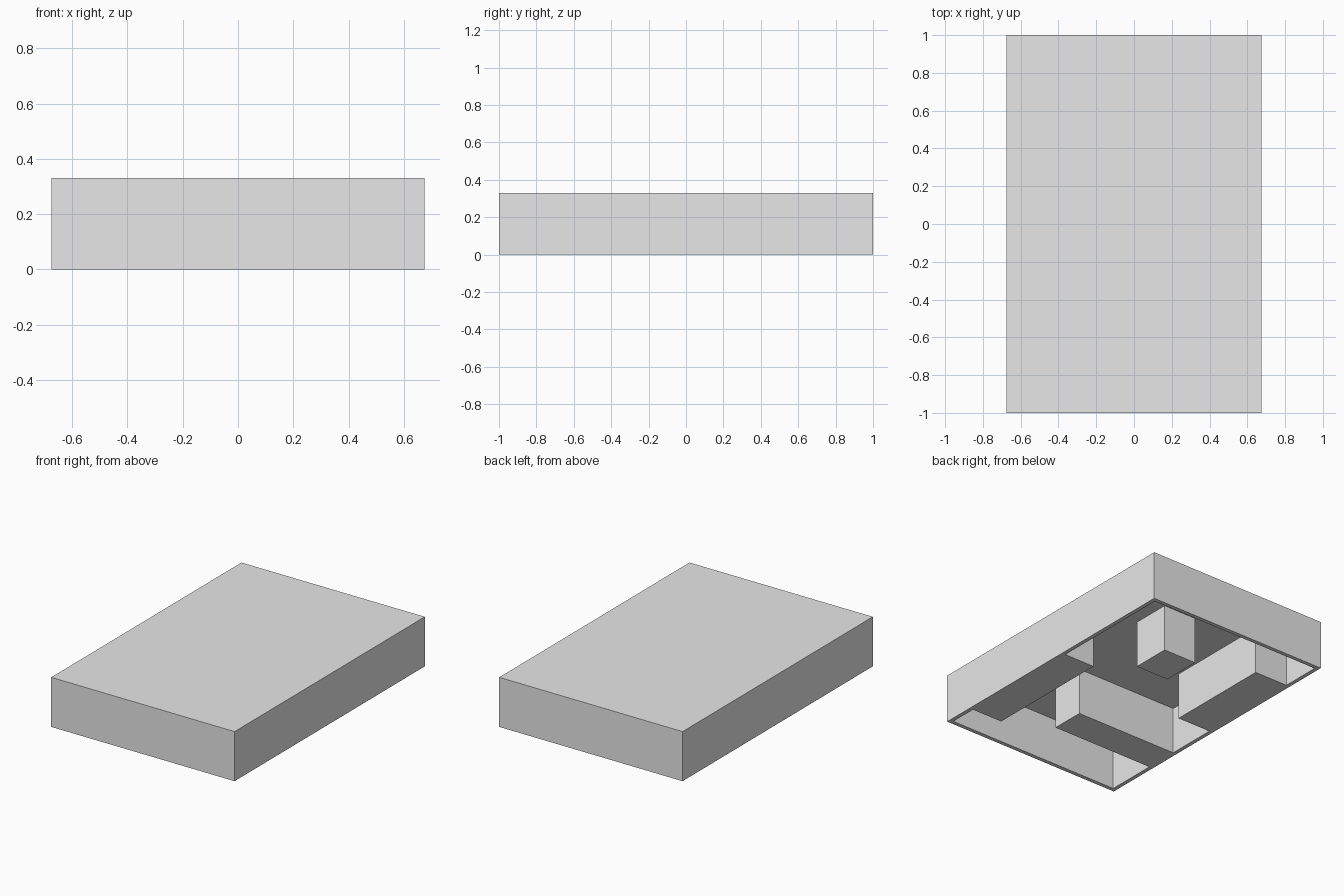
import bpy
import bmesh
from mathutils import Matrix, Vector

cube = bpy.data.objects.get("Cube")
if cube:
    bpy.data.objects.remove(cube, do_unlink=True)

HALF_X, HALF_Y, HEIGHT = 0.675, 1.0, 0.33
WALL, CEILING = 0.027, 0.317
INNER_X = HALF_X - WALL

grey = bpy.data.materials.new("light grey")
grey.use_nodes = True
grey.diffuse_color = (0.8, 0.8, 0.8, 1)
grey.node_tree.nodes["Principled BSDF"].inputs["Base Color"].default_value = (0.8, 0.8, 0.8, 1)


def box_mesh(x0, x1, y0, y1, z0, z1):
    bm = bmesh.new()
    centre = Vector((x0 + x1, y0 + y1, z0 + z1)) / 2
    scale = Matrix.Diagonal((x1 - x0, y1 - y0, z1 - z0, 1))
    bmesh.ops.create_cube(bm, size=1, matrix=Matrix.Translation(centre) @ scale)
    bm.normal_update()
    return bm


def add_object(name, bm):
    mesh = bpy.data.meshes.new(name)
    bm.to_mesh(mesh)
    bm.free()
    mesh.materials.append(grey)
    obj = bpy.data.objects.new(name, mesh)
    bpy.context.collection.objects.link(obj)
    return obj


# Outer shell, hollowed from below with a thin rim
bm = box_mesh(-HALF_X, HALF_X, -HALF_Y, HALF_Y, 0, HEIGHT)
bottom = min(bm.faces, key=lambda f: f.calc_center_median().z)
bmesh.ops.inset_region(bm, faces=[bottom], thickness=WALL, use_even_offset=True)
pocket = bmesh.ops.extrude_discrete_faces(bm, faces=[bottom])["faces"][0]
bmesh.ops.translate(bm, verts=pocket.verts, vec=(0, 0, CEILING))
bmesh.ops.recalc_face_normals(bm, faces=bm.faces)
add_object("shell", bm)

# Solid blocks hanging from the ceiling: x range, y range
blocks = {
    "front_block": (-INNER_X, 0.112, -0.624, -0.394),
    "left_block": (0.42, INNER_X, -0.783, 0.109),
    "right_block": (-INNER_X, -0.399, -0.045, 0.70),
    "island_block": (-0.034, 0.213, 0.281, 0.55),
}
for name, plan in blocks.items():
    add_object(name, box_mesh(*plan, 0, CEILING + 0.004))
